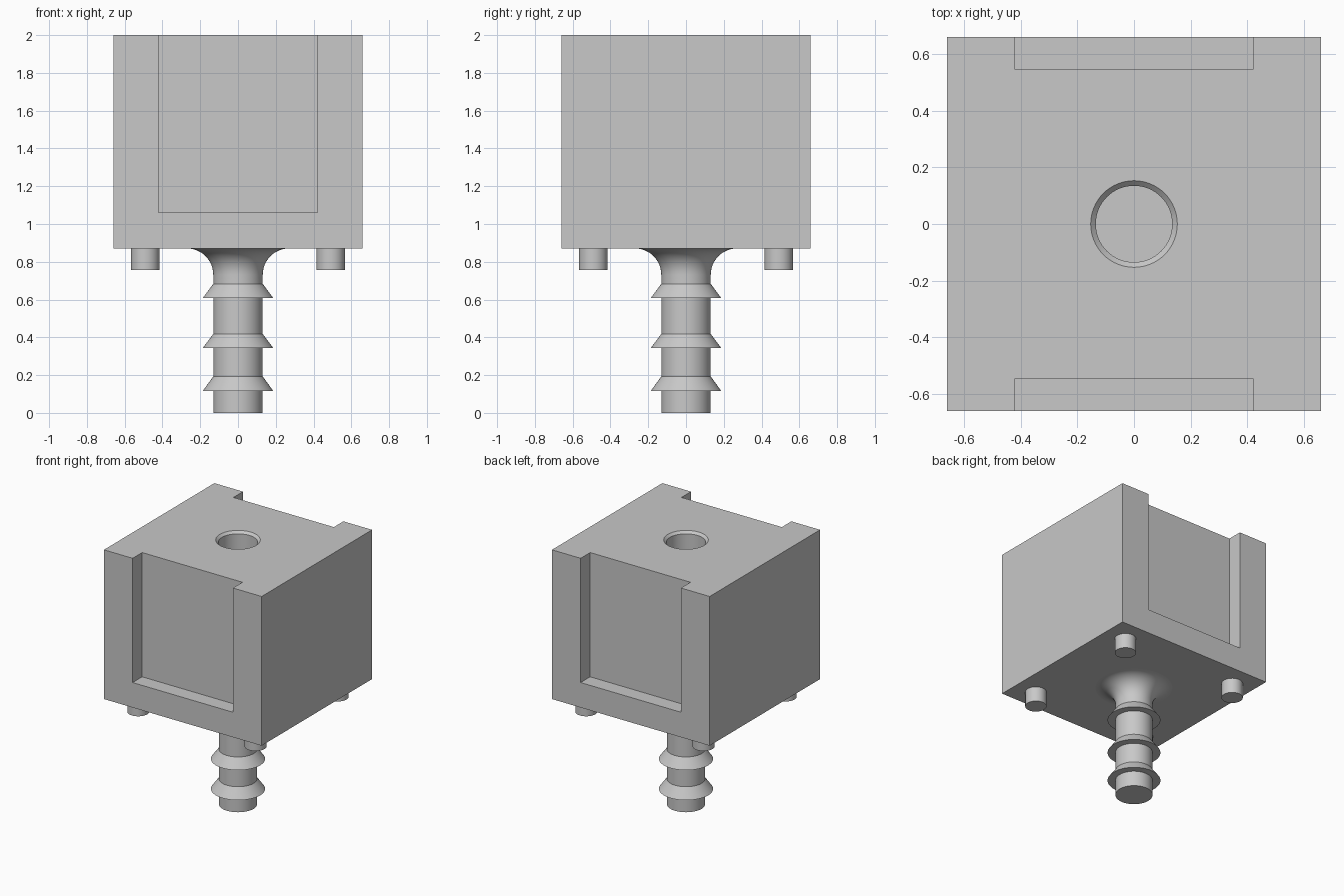
import bpy, bmesh, math

if "Cube" in bpy.data.objects:
    bpy.data.objects.remove(bpy.data.objects["Cube"])

grey = bpy.data.materials.new("plain_grey")
grey.diffuse_color = (0.58, 0.58, 0.58, 1)
grey.use_nodes = True
grey.node_tree.nodes["Principled BSDF"].inputs["Base Color"].default_value = grey.diffuse_color


def finish(name, bm):
    bmesh.ops.recalc_face_normals(bm, faces=bm.faces)
    me = bpy.data.meshes.new(name)
    bm.to_mesh(me)
    bm.free()
    me.materials.append(grey)
    ob = bpy.data.objects.new(name, me)
    bpy.context.collection.objects.link(ob)
    return ob


def box(name, lo, hi):
    bm = bmesh.new()
    bmesh.ops.create_cube(bm, size=1)
    for v in bm.verts:
        v.co = [(a + b) / 2 + c * (b - a) for a, b, c in zip(lo, hi, v.co)]
    return finish(name, bm)


def lathe(name, profile, centre=(0, 0), n=64):
    """Spin (radius, z) points around a vertical axis and cap both ends."""
    bm = bmesh.new()
    rings = [[bm.verts.new((centre[0] + r * math.cos(2 * math.pi * i / n),
                            centre[1] + r * math.sin(2 * math.pi * i / n), z))
              for i in range(n)] for r, z in profile]
    for a, b in zip(rings, rings[1:]):
        for i in range(n):
            j = (i + 1) % n
            bm.faces.new((a[i], a[j], b[j], b[i]))
    bm.faces.new(rings[0])
    bm.faces.new(rings[-1])
    return finish(name, bm)


def smooth(ob):
    bpy.ops.object.select_all(action='DESELECT')
    ob.select_set(True)
    bpy.context.view_layer.objects.active = ob
    bpy.ops.object.shade_smooth_by_angle(angle=math.radians(25))


HALF, BASE, TOP = 0.66, 0.871, 2.0

# Block with front and back pockets and a blind chamfered hole in the top
block = box("block", (-HALF, -HALF, BASE), (HALF, HALF, TOP))
cutters = [
    box("front_pocket", (-0.42, -0.8, 1.06), (0.42, -0.546, 2.2)),
    box("back_pocket", (-0.42, 0.546, 1.06), (0.42, 0.8, 2.2)),
    lathe("hole", [(0.135, 1.5), (0.135, TOP - 0.018), (0.153, TOP), (0.153, 2.1)]),
]
bpy.context.view_layer.objects.active = block
for c in cutters:
    mod = block.modifiers.new(c.name, 'BOOLEAN')
    mod.operation = 'DIFFERENCE'
    mod.solver = 'EXACT'
    mod.object = c
    bpy.ops.object.modifier_apply(modifier=mod.name)
    bpy.data.objects.remove(c)
smooth(block)

# Barbed stem flaring into the block
R, BARB, FILLET = 0.131, 0.186, 0.14
profile = [(R, 0)]
for low, high in ((0.117, 0.193), (0.344, 0.418), (0.609, 0.683)):
    profile += [(R, low), (BARB, low), (R, high)]
for i in range(13):
    a = math.pi / 2 * i / 12
    profile.append((R + FILLET * (1 - math.cos(a)), BASE - FILLET * (1 - math.sin(a))))
profile.append((R + FILLET, BASE + 0.02))
smooth(lathe("barbed_stem", profile))

# Four locating pins under the corners
for sx in (-1, 1):
    for sy in (-1, 1):
        smooth(lathe("locating_pin", [(0.075, 0.756), (0.075, BASE + 0.02)],
                     (sx * 0.491, sy * 0.491), 48))
